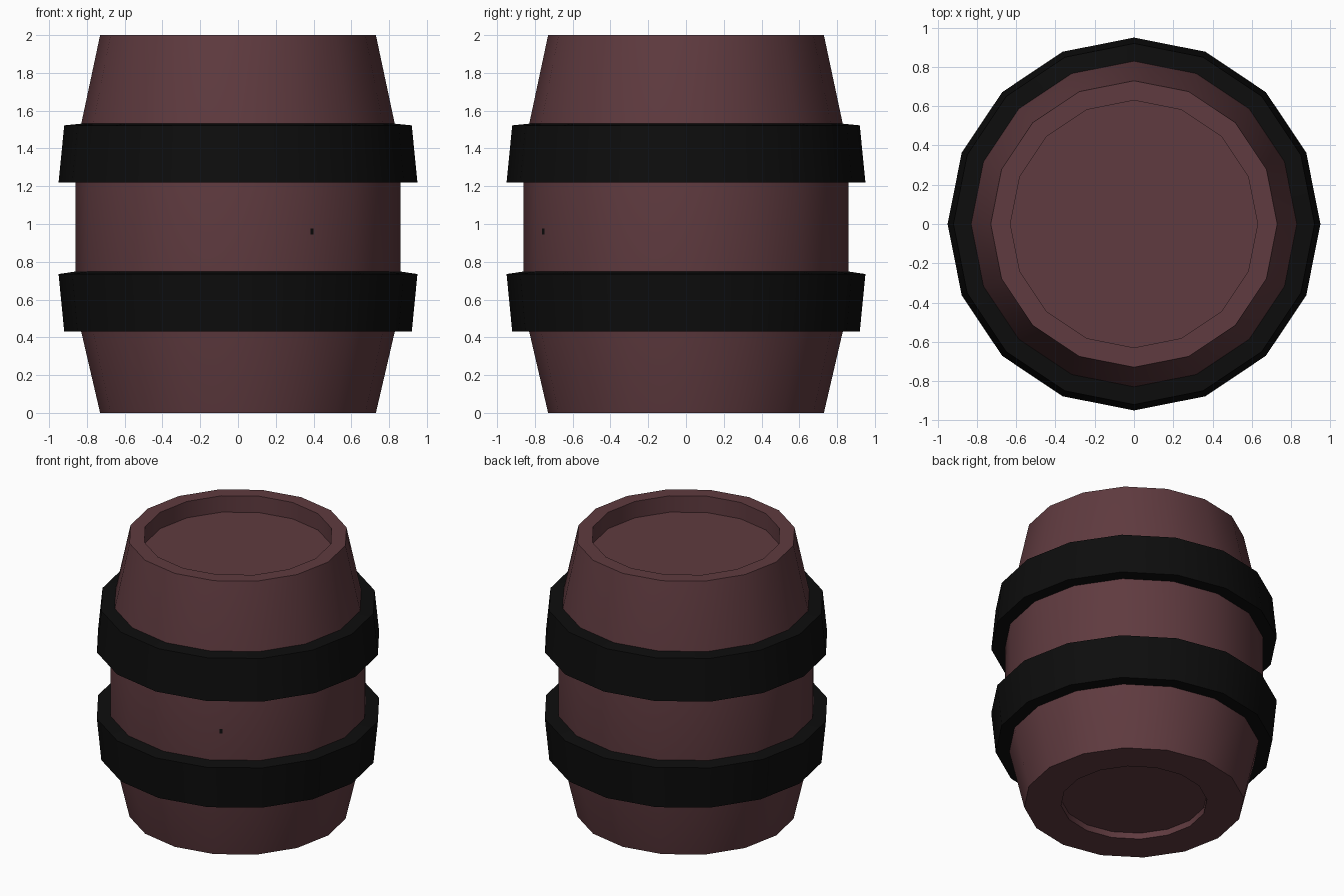
import bpy, math

if "Cube" in bpy.data.objects:
    bpy.data.objects.remove(bpy.data.objects["Cube"])

SIDES = 16


def material(name, rgb):
    m = bpy.data.materials.new(name)
    m.diffuse_color = (*rgb, 1.0)
    m.use_nodes = True
    m.node_tree.nodes["Principled BSDF"].inputs["Base Color"].default_value = m.diffuse_color
    return m


def finish(name, verts, faces, mat, smooth=True):
    me = bpy.data.meshes.new(name)
    me.from_pydata(verts, [], faces)
    me.materials.append(mat)
    ob = bpy.data.objects.new(name, me)
    bpy.context.collection.objects.link(ob)
    if smooth:
        bpy.ops.object.select_all(action='DESELECT')
        ob.select_set(True)
        bpy.context.view_layer.objects.active = ob
        bpy.ops.object.shade_smooth_by_angle(angle=math.radians(30))
    return ob


def lathe(name, profile, mat, closed=False):
    """Spin an (r, z) profile about z; open profiles get end caps."""
    verts = [(r * math.cos(2 * math.pi * i / SIDES), r * math.sin(2 * math.pi * i / SIDES), z)
             for r, z in profile for i in range(SIDES)]
    n = len(profile)
    faces = []
    for k in range(n if closed else n - 1):
        a, b = k * SIDES, (k + 1) % n * SIDES
        for i in range(SIDES):
            j = (i + 1) % SIDES
            faces.append((a + i, a + j, b + j, b + i))
    if not closed:
        faces.append(tuple(reversed(range(SIDES))))
        faces.append(tuple(range((n - 1) * SIDES, n * SIDES)))
    return finish(name, verts, faces, mat)


wood = material("dark red wood", (0.115, 0.043, 0.050))
iron = material("black iron", (0.004, 0.004, 0.004))

# Barrel body, from the recessed base up to the recessed lid
lathe("barrel_body", [(0.485, 0.045), (0.485, 0), (0.73, 0), (0.83, 0.43), (0.86, 0.745),
                      (0.86, 1.22), (0.83, 1.53), (0.73, 2), (0.63, 2), (0.63, 1.88)], wood)

# Two hoops, each wider towards the middle of the barrel
lathe("lower_hoop", [(0.82, 0.43), (0.92, 0.43), (0.95, 0.735), (0.85, 0.75)], iron, True)
lathe("upper_hoop", [(0.85, 1.22), (0.95, 1.22), (0.92, 1.522), (0.82, 1.532)], iron, True)

# Tiny dark nick on the front right stave
a0 = math.radians(-67.5)
a1 = math.radians(-45)
p0 = (0.86 * math.cos(a0), 0.86 * math.sin(a0))
p1 = (0.86 * math.cos(a1), 0.86 * math.sin(a1))


def on_stave(t, z, out=0.003):
    mid = (a0 + a1) / 2
    return (p0[0] + t * (p1[0] - p0[0]) + out * math.cos(mid),
            p0[1] + t * (p1[1] - p0[1]) + out * math.sin(mid), z)


finish("stave_nick", [on_stave(0.19, 0.945), on_stave(0.25, 0.945),
                      on_stave(0.25, 0.975), on_stave(0.19, 0.975)], [(0, 1, 2, 3)], iron, False)
